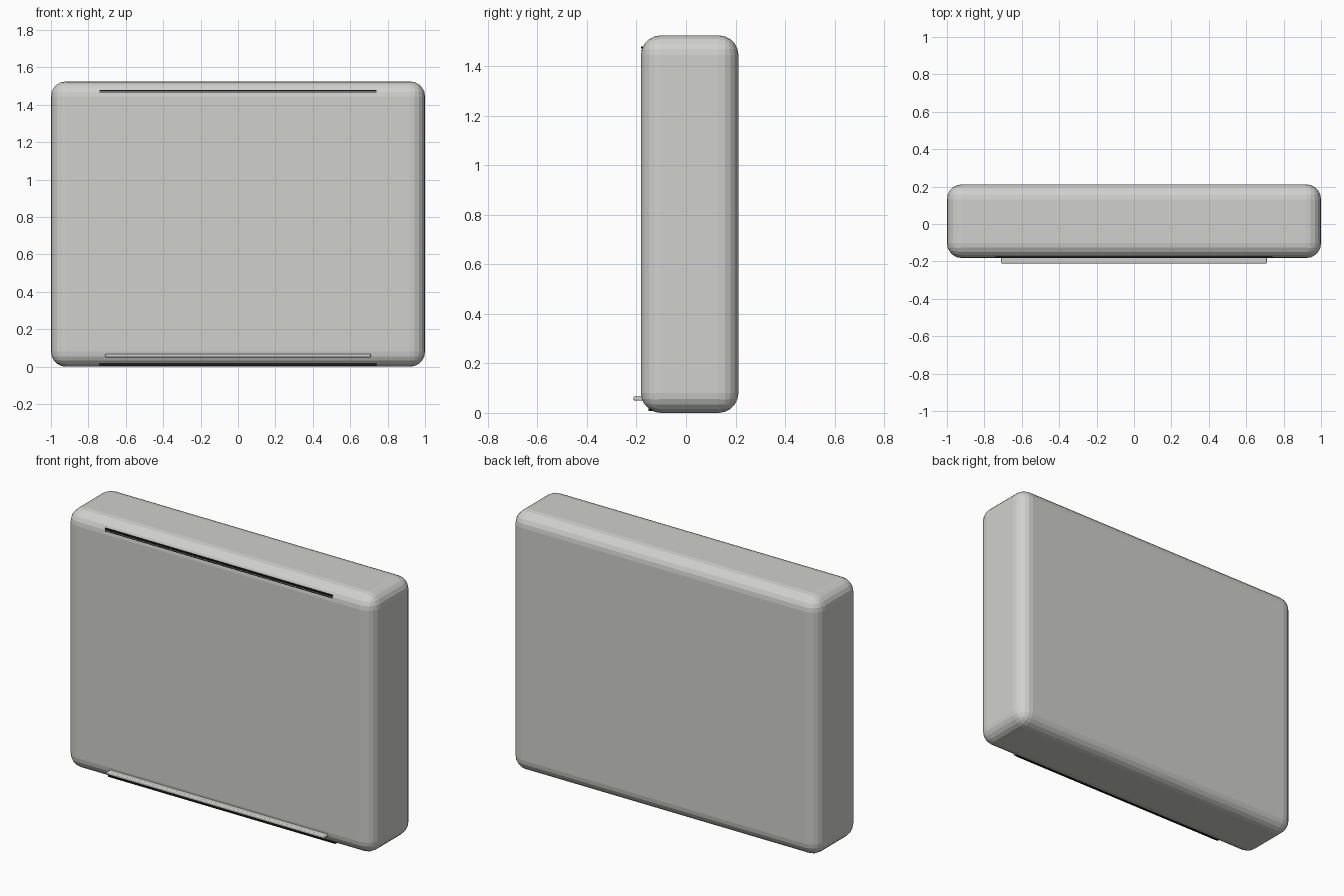
import bpy

if "Cube" in bpy.data.objects:
    bpy.data.objects.remove(bpy.data.objects["Cube"])


def material(name, rgb):
    m = bpy.data.materials.new(name)
    m.diffuse_color = (*rgb, 1)
    m.use_nodes = True
    m.node_tree.nodes["Principled BSDF"].inputs["Base Color"].default_value = m.diffuse_color
    return m


grey = material("light grey", (0.63, 0.63, 0.62))
black = material("black", (0.01, 0.01, 0.01))


def box(name, lo, hi, mat, bevel=0, segments=3):
    """Box between two corners, with optional rounded edges."""
    bpy.ops.mesh.primitive_cube_add(
        size=1, location=[(a + b) / 2 for a, b in zip(lo, hi)])
    ob = bpy.context.object
    ob.name = name
    ob.scale = [b - a for a, b in zip(lo, hi)]
    bpy.ops.object.transform_apply(location=False, rotation=False, scale=True)
    ob.data.materials.append(mat)
    if bevel:
        mod = ob.modifiers.new("rounding", 'BEVEL')
        mod.width = bevel
        mod.segments = segments
        mod.limit_method = 'NONE'
    return ob


# rounded casing
box("casing", (-1, -0.182, 0), (1, 0.212, 1.525), grey, 0.08, 5)

# air vent slots in the rounded top and bottom front edges
box("upper_slot", (-0.74, -0.182, 1.471), (0.74, -0.14, 1.480), black)
box("upper_slot_thin", (-0.74, -0.182, 1.463), (0.74, -0.14, 1.466), black)
box("lower_slot", (-0.74, -0.152, 0.007), (0.74, -0.11, 0.017), black)

# narrow lip along the lower front
box("front_lip", (-0.71, -0.212, 0.05), (0.71, -0.15, 0.068), grey, 0.006, 3)
